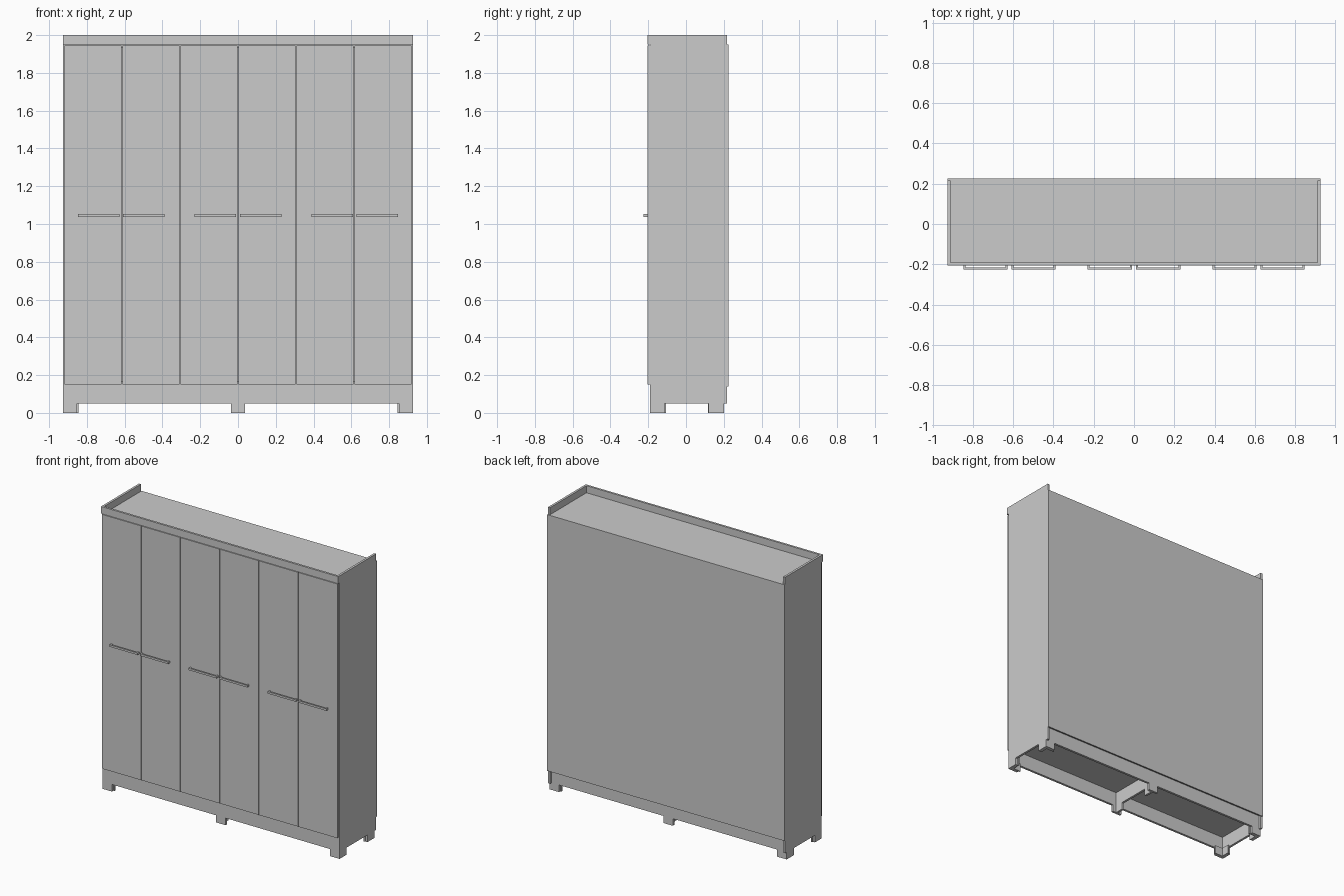
import bpy, bmesh

if "Cube" in bpy.data.objects:
    bpy.data.objects.remove(bpy.data.objects["Cube"])

W = 0.927            # half width
YF, YB = -0.19, 0.217  # carcass front and back
T = 0.016            # board thickness


def box(name, x0, x1, y0, y1, z0, z1):
    prism(name, [(x0, z0), (x1, z0), (x1, z1), (x0, z1)], y0, y1, 'Y')


def prism(name, outline, a, b, axis):
    """Extrude a (horizontal, z) outline from a to b along X or Y."""
    bm = bmesh.new()
    place = (lambda h, z: (a, h, z)) if axis == 'X' else (lambda h, z: (h, a, z))
    face = bm.faces.new([bm.verts.new(place(h, z)) for h, z in outline])
    ext = bmesh.ops.extrude_face_region(bm, geom=[face])
    move = (b - a, 0, 0) if axis == 'X' else (0, b - a, 0)
    bmesh.ops.translate(bm, vec=move,
                        verts=[v for v in ext['geom'] if isinstance(v, bmesh.types.BMVert)])
    bmesh.ops.recalc_face_normals(bm, faces=bm.faces)
    me = bpy.data.meshes.new(name)
    bm.to_mesh(me)
    bm.free()
    bpy.context.collection.objects.link(bpy.data.objects.new(name, me))


# Side panels, cut at the bottom so that feet remain at both ends
side = [(YF, 0), (-0.115, 0), (-0.115, 0.05), (0.12, 0.05), (0.12, 0), (0.2, 0),
        (0.2, 0.05), (YB, 0.05), (YB, 2.0), (YF, 2.0)]
prism("side_panel_left", side, -W, -W + T, 'X')
prism("side_panel_right", side, W - T, W, 'X')

# Front and back plinth boards with three feet each
xi = W - T
plinth = [(-xi, 0), (-0.853, 0), (-0.853, 0.05), (-0.037, 0.05), (-0.037, 0), (0.037, 0),
          (0.037, 0.05), (0.853, 0.05), (0.853, 0), (xi, 0), (xi, 0.15), (-xi, 0.15)]
prism("plinth_front", plinth, YF, YF + T, 'Y')
prism("plinth_back", plinth, 0.2 - T, 0.2, 'Y')

# Middle cross board under the floor
yi0, yi1 = YF + T, 0.2 - T
cross = [(yi0, 0), (-0.115, 0), (-0.115, 0.05), (0.12, 0.05), (0.12, 0), (yi1, 0),
         (yi1, 0.15), (yi0, 0.15)]
prism("plinth_middle", cross, -T / 2, T / 2, 'X')

# Corner brackets lining the inside of the feet
for side_name, s in (("left", -1), ("right", 1)):
    for end, y, d in (("front", yi0, 1), ("back", yi1, -1)):
        xa, xb = sorted((s * xi, s * 0.844))
        ya, yb = sorted((y, y + d * 0.01))
        box(f"foot_bracket_{end}_{side_name}", xa, xb, ya, yb, 0, 0.06)
        xa, xb = sorted((s * xi, s * (xi - 0.01)))
        ya, yb = sorted((y + d * 0.01, y + d * 0.068))
        box(f"foot_bracket_side_{end}_{side_name}", xa, xb, ya, yb, 0, 0.06)

# Floor, top, back and inner partitions
box("floor_panel", -xi, xi, YF, YB, 0.15, 0.15 + T)
box("top_panel", -xi, xi, YF, YB, 1.95 - T, 1.95)
box("back_panel", -W, W, YB, 0.225, 0.14, 1.95)
for n, x in (("left", -0.307), ("right", 0.307)):
    box(f"partition_{n}", x - T / 2, x + T / 2, YF, YB, 0.15 + T, 1.95 - T)

# Cornice board above the doors
box("cornice_front", -W, W, -0.205, YF, 1.95, 2.0)

# Six doors
for i in range(6):
    x = -0.921 + i * 0.307
    box(f"door_{i + 1}", x + 0.0015, x + 0.3055, -0.205, YF - 0.001, 0.15, 1.946)

# Bracket handles: a bar on two short posts
for i, x in enumerate((-0.738, -0.499, -0.12, 0.12, 0.499, 0.738)):
    box(f"handle_bar_{i + 1}", x - 0.11, x + 0.11, -0.225, -0.215, 1.038, 1.052)
    for n, p in (("left", x - 0.11), ("right", x + 0.1)):
        box(f"handle_post_{n}_{i + 1}", p, p + 0.01, -0.215, -0.205, 1.038, 1.052)
